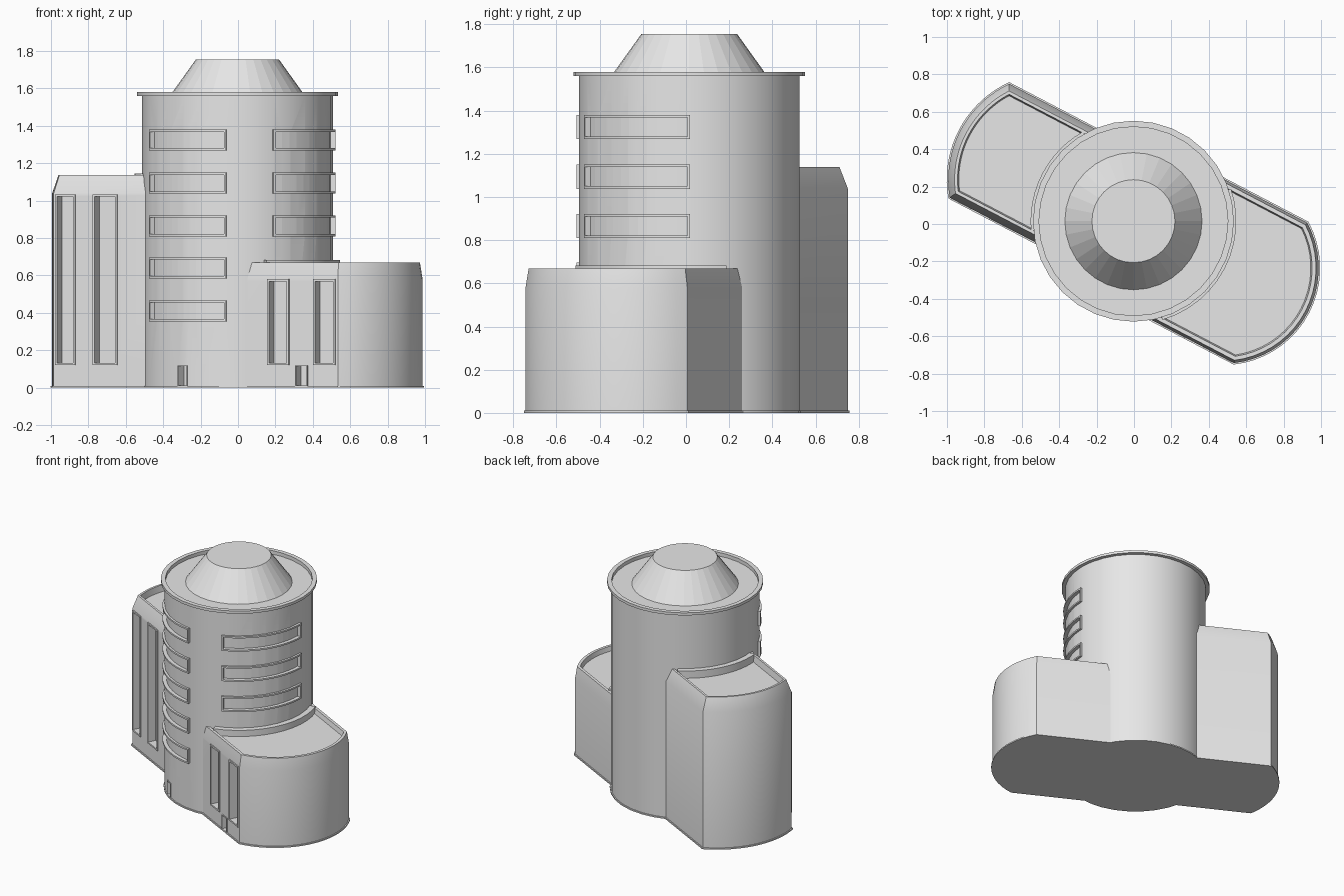
import bpy, bmesh, math
from mathutils import Vector

if "Cube" in bpy.data.objects:
    bpy.data.objects.remove(bpy.data.objects["Cube"])

CX, CY = -0.003, 0.015          # tower axis
TOWER_R = 0.51
WING_ANGLE = math.radians(-27.6)

grey = bpy.data.materials.new("concrete_grey")
grey.diffuse_color = (0.8, 0.8, 0.8, 1)
grey.use_nodes = True
grey.node_tree.nodes["Principled BSDF"].inputs["Base Color"].default_value = grey.diffuse_color


def finish(name, bm, smooth=True):
    bmesh.ops.recalc_face_normals(bm, faces=bm.faces)
    me = bpy.data.meshes.new(name)
    bm.to_mesh(me)
    bm.free()
    me.materials.append(grey)
    ob = bpy.data.objects.new(name, me)
    bpy.context.collection.objects.link(ob)
    if smooth:
        shade(ob)
    return ob


def shade(ob):
    bpy.ops.object.select_all(action='DESELECT')
    ob.select_set(True)
    bpy.context.view_layer.objects.active = ob
    bpy.ops.object.shade_smooth_by_angle(angle=math.radians(25))


def loft(bm, rings):
    """Skin a stack of equal-length rings and cap both ends."""
    loops = [[bm.verts.new(p) for p in ring] for ring in rings]
    n = len(loops[0])
    for a, b in zip(loops, loops[1:]):
        for i in range(n):
            j = (i + 1) % n
            bm.faces.new((a[i], a[j], b[j], b[i]))
    bm.faces.new(loops[0][::-1])
    bm.faces.new(loops[-1])


def circle(r, z, n=32):
    return [(CX + r * math.cos(2 * math.pi * i / n),
             CY + r * math.sin(2 * math.pi * i / n), z) for i in range(n)]


def block(bm, place, s0, s1, z0, z1, n0, n1, segs=1):
    """Box in wall space: s along the wall, z up, n outward."""
    rings = []
    for i in range(segs + 1):
        s = s0 + (s1 - s0) * i / segs
        rings.append([place(s, z, n) for z, n in ((z0, n0), (z0, n1), (z1, n1), (z1, n0))])
    loft(bm, rings)


def on_tower(s, z, n):
    """s is arc length from the front, positive to the right."""
    a = s / TOWER_R - math.pi / 2
    r = TOWER_R + n
    return Vector((CX + r * math.cos(a), CY + r * math.sin(a), z))


def local(u, v, z, angle):
    c, s = math.cos(angle), math.sin(angle)
    return Vector((CX + u * c - v * s, CY + u * s + v * c, z))


def cut(ob, openings, place, depth, segs):
    """Recess the openings into a wall."""
    bm = bmesh.new()
    for s0, s1, z0, z1 in openings:
        block(bm, place, s0, s1, z0, z1, -depth, 0.05, segs)
    cutter = finish("cutter", bm, False)
    cutter.hide_render = True
    mod = ob.modifiers.new("openings", 'BOOLEAN')
    mod.operation = 'DIFFERENCE'
    mod.solver = 'EXACT'
    mod.object = cutter
    bpy.context.view_layer.objects.active = ob
    bpy.ops.object.modifier_apply(modifier=mod.name)
    bpy.data.objects.remove(cutter)
    shade(ob)


def frames(name, openings, place, out, segs, w=0.012):
    """Raised surround for every opening."""
    bm = bmesh.new()
    for s0, s1, z0, z1 in openings:
        for a, b in ((z0 - w, z0), (z1, z1 + w)):
            block(bm, place, s0 - w, s1 + w, a, b, -0.008, out, segs)
        for a, b in ((s0 - w, s0), (s1, s1 + w)):
            block(bm, place, a, b, z0, z1, -0.008, out)
    finish(name, bm)


# Tower with plinth, rim and sunken roof
bm = bmesh.new()
loft(bm, [circle(r, z) for r, z in (
    (0.518, 0), (0.518, 0.01), (TOWER_R, 0.01), (TOWER_R, 1.56), (0.537, 1.56),
    (0.537, 1.58), (0.505, 1.58), (0.505, 1.553))])
tower = finish("tower", bm)

# Roof cone
bm = bmesh.new()
loft(bm, [circle(0.369, 1.55), circle(0.222, 1.755)])
finish("roof_cone", bm, False)

# Curved tower windows: five on the left, three on the right
arc = lambda deg: math.radians(deg) * TOWER_R
windows = [(arc(-63), arc(-8), z, z + 0.088) for z in (0.366, 0.596, 0.821, 1.05, 1.28)]
windows += [(arc(23), arc(89), z, z + 0.088) for z in (0.821, 1.05, 1.28)]
tower_door = [(arc(-38), arc(-32), 0.012, 0.115)]
cut(tower, windows, on_tower, 0.012, 12)
cut(tower, tower_door, on_tower, 0.045, 1)
frames("tower_window_frames", windows, on_tower, 0.015, 12)
frames("tower_door_frame", tower_door, on_tower, 0.006, 1, 0.004)


def footprint(corner, half, sag, inset, z, angle, n=18):
    """Straight-sided plan ending in a bowed arc."""
    R = (half ** 2 + sag ** 2) / (2 * sag)
    cu = corner + sag - R
    r, h = R - inset, half - inset
    a = math.asin(h / r)
    pts = [(0, -h)]
    pts += [(cu + r * math.cos(t), r * math.sin(t))
            for t in (-a + 2 * a * i / n for i in range(n + 1))]
    pts.append((0, h))
    return [local(u, v, z, angle) for u, v in pts]


def wing(name, corner, half, sag, angle, profile, side, tall, doors, curb):
    # Walls, sloped parapet and sunken roof
    bm = bmesh.new()
    loft(bm, [footprint(corner, half, sag, d, z, angle) for d, z in profile])
    body = finish(name + "_wing", bm)

    # Tall recessed windows and door on the front wall
    def on_wall(s, z, n):
        return local(s, side * (half - 0.008 + n), z, angle)
    cut(body, tall + doors, on_wall, 0.05, 1)
    frames(name + "_wing_window_frames", tall, on_wall, 0.008, 1)
    if doors:
        frames(name + "_wing_door_frame", doors, on_wall, 0.008, 1, 0.004)

    # Curb where the roof meets the tower
    spread, z0, z1 = curb

    def around(s, z, n):
        return local(n * math.cos(s), n * math.sin(s), z, angle)
    bm = bmesh.new()
    block(bm, around, -spread, spread, z0, z1, 0.49, 0.55, 12)
    finish(name + "_wing_curb", bm)


wing("right", 0.83, 0.431, 0.23, WING_ANGLE,
     ((0, 0), (0, 0.01), (0.008, 0.01), (0.008, 0.58), (0.022, 0.67),
      (0.043, 0.67), (0.05, 0.635)), -1,
     [(0.415, 0.522, 0.132, 0.568), (0.692, 0.802, 0.132, 0.568)],
     [(0.578, 0.642, 0.012, 0.115)], (math.radians(46), 0.6, 0.682))

wing("left", 0.933, 0.351, 0.12, WING_ANGLE + math.pi,
     ((0, 0), (0, 0.01), (0.008, 0.01), (0.008, 1.04), (0.042, 1.138),
      (0.058, 1.138), (0.065, 1.09)), 1,
     [(0.81, 0.906, 0.132, 1.022), (0.556, 0.678, 0.132, 1.022)],
     [], (math.radians(33), 1.05, 1.145))
